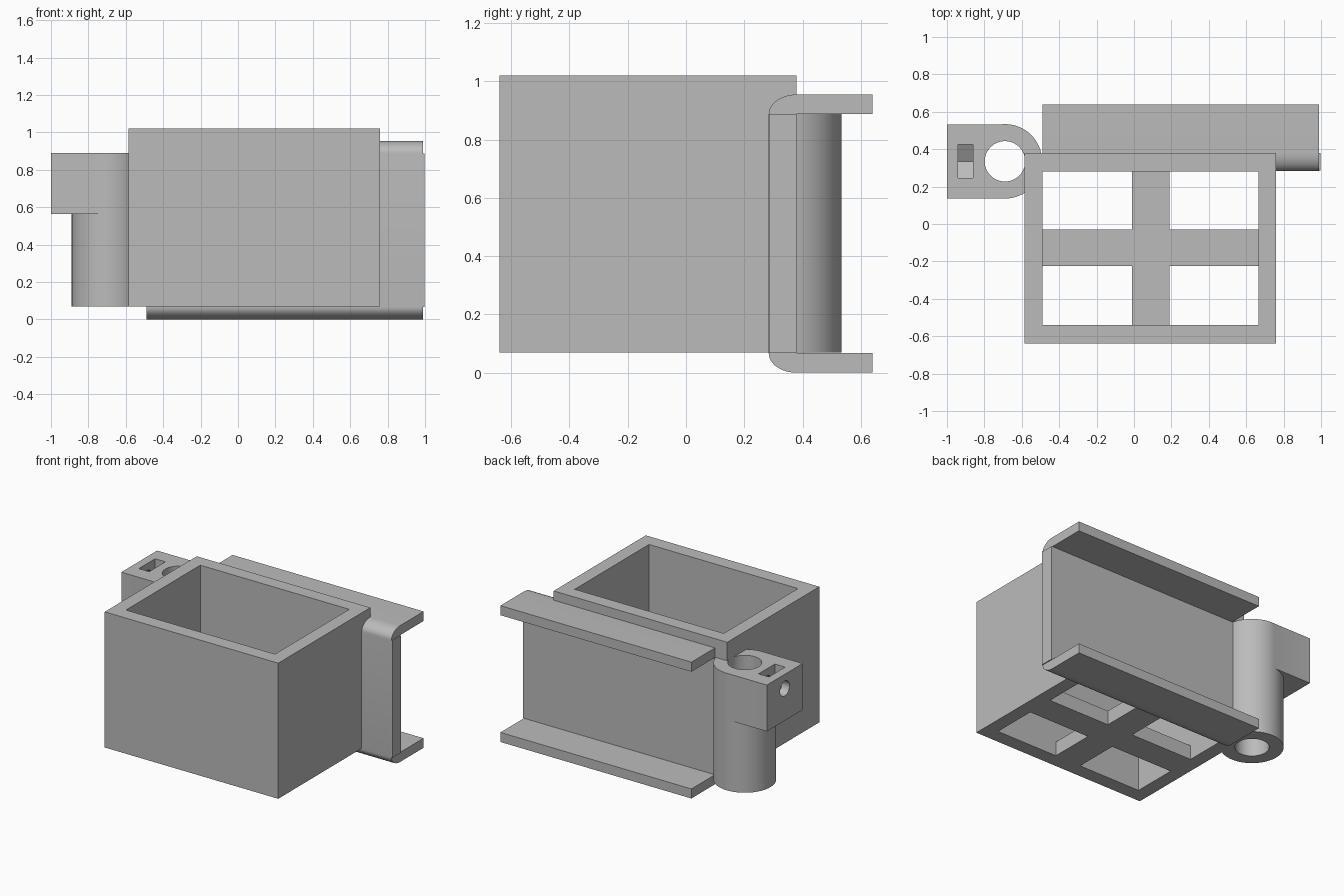
import bpy, bmesh, math
from mathutils import Matrix, Vector

if "Cube" in bpy.data.objects:
    bpy.data.objects.remove(bpy.data.objects["Cube"], do_unlink=True)

grey = bpy.data.materials.new("plain grey")
grey.use_nodes = True
colour = (0.5, 0.5, 0.5, 1)
grey.diffuse_color = colour
grey.node_tree.nodes["Principled BSDF"].inputs["Base Color"].default_value = colour


def finish(bm, name):
    bmesh.ops.recalc_face_normals(bm, faces=bm.faces)
    mesh = bpy.data.meshes.new(name)
    bm.to_mesh(mesh)
    bm.free()
    mesh.materials.append(grey)
    ob = bpy.data.objects.new(name, mesh)
    bpy.context.collection.objects.link(ob)
    return ob


def block(name, x, y, z):
    bm = bmesh.new()
    lo, hi = Vector((x[0], y[0], z[0])), Vector((x[1], y[1], z[1]))
    bmesh.ops.create_cube(bm, size=1, matrix=Matrix.Translation((lo + hi) / 2)
                          @ Matrix.Diagonal((*(hi - lo), 1)))
    return finish(bm, name)


def cylinder(name, centre, radius, length, axis="Z"):
    turn = Matrix.Rotation(math.pi / 2, 4, "Y") if axis == "X" else Matrix()
    bm = bmesh.new()
    bmesh.ops.create_cone(bm, cap_ends=True, segments=64, radius1=radius, radius2=radius,
                          depth=length, matrix=Matrix.Translation(centre) @ turn)
    return finish(bm, name)


def extrude_x(name, profile, x0, x1):
    """Sweep a closed (y, z) outline along x."""
    bm = bmesh.new()
    face = bm.faces.new([bm.verts.new((x0, y, z)) for y, z in profile])
    out = bmesh.ops.extrude_face_region(bm, geom=[face])
    moved = [v for v in out["geom"] if isinstance(v, bmesh.types.BMVert)]
    bmesh.ops.translate(bm, verts=moved, vec=(x1 - x0, 0, 0))
    return finish(bm, name)


def combine(ob, other, operation):
    other.hide_render = True
    mod = ob.modifiers.new(operation.lower(), "BOOLEAN")
    mod.operation, mod.solver, mod.object = operation, "EXACT", other
    bpy.context.view_layer.objects.active = ob
    bpy.ops.object.modifier_apply(modifier=mod.name)
    bpy.data.objects.remove(other, do_unlink=True)


def smooth(ob):
    bpy.ops.object.select_all(action="DESELECT")
    ob.select_set(True)
    bpy.context.view_layer.objects.active = ob
    bpy.ops.object.shade_smooth_by_angle(angle=math.radians(30))


# Open box with a cross-shaped floor
base, top = 0.07, 1.02
box = block("box", (-0.585, 0.76), (-0.64, 0.379), (base, top))
combine(box, block("cavity", (-0.49, 0.665), (-0.54, 0.282), (base + 0.1, top + 0.1)), "DIFFERENCE")
for x in ((-0.49, -0.01), (0.19, 0.665)):
    for y in ((-0.54, -0.225), (-0.03, 0.282)):
        combine(box, block("floor_window", x, y, (0, base + 0.2)), "DIFFERENCE")

# C-shaped rail with rounded outer corners behind the box
y_web, y_inner, y_lip, high, flange = 0.284, 0.38, 0.64, 0.955, 0.067
steps = 12
corner = []
for i in range(steps + 1):
    a = math.pi / 2 * i / steps
    corner.append((y_inner - (y_inner - y_web) * math.sin(a), flange - flange * math.cos(a)))
lower = [(y_inner, flange), (y_lip, flange), (y_lip, 0)] + corner
upper = [(y, high - z) for y, z in reversed(lower)]
rail = extrude_x("rail", lower + upper, -0.49, 0.99)
smooth(rail)
block("rail_web_end", (0.9, 0.997), (y_web + 0.001, y_inner - 0.001), (flange, high - flange))

# Clamp tube with a side arm
cx, cy, clamp_top, arm_base = -0.69, 0.335, 0.89, 0.565
clamp = cylinder("clamp", (cx, cy, (base + clamp_top) / 2), 0.199, clamp_top - base)
combine(clamp, block("arm", (-1, cx), (cy - 0.198, cy + 0.198), (arm_base, clamp_top)), "UNION")
combine(clamp, cylinder("bore", (cx, cy, 0.5), 0.108, 2), "DIFFERENCE")

# Screw hole and pointed nut slot in the arm
screw_z = 0.79
combine(clamp, cylinder("screw_hole", (-0.9, cy, screw_z), 0.052, 0.4, "X"), "DIFFERENCE")
half = 0.09
slot = [(cy - half, 1), (cy - half, screw_z - 0.052), (cy, screw_z - 0.104),
        (cy + half, screw_z - 0.052), (cy + half, 1)]
combine(clamp, extrude_x("nut_slot", slot, -0.94, -0.86), "DIFFERENCE")
smooth(clamp)
